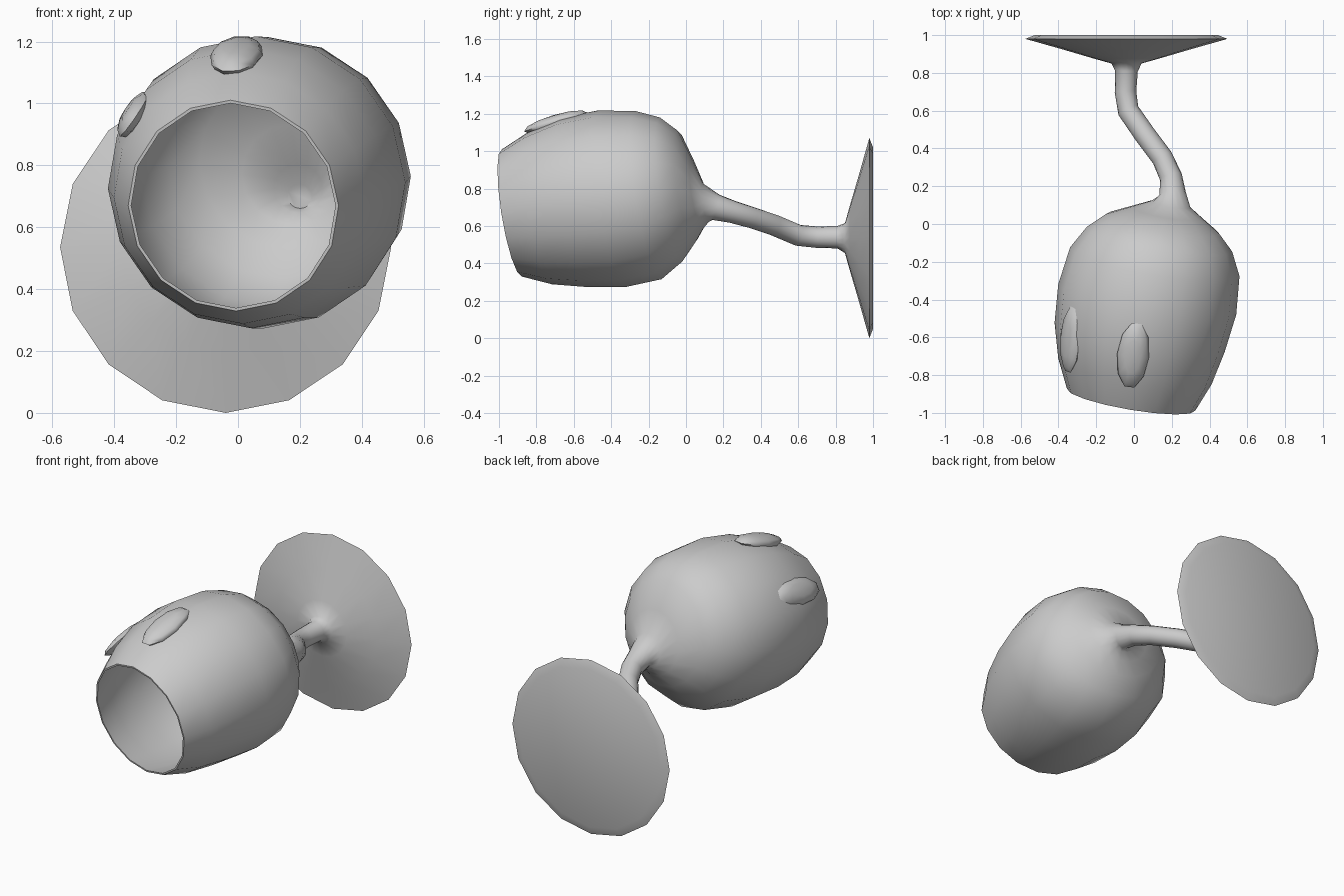
import bpy, bmesh, math
from mathutils import Vector, Matrix

if "Cube" in bpy.data.objects:
    bpy.data.objects.remove(bpy.data.objects["Cube"])

SIDES = 16
grey = bpy.data.materials.new("plain grey")
grey.use_nodes = True
grey.diffuse_color = (0.6, 0.6, 0.6, 1)
grey.node_tree.nodes["Principled BSDF"].inputs["Base Color"].default_value = (0.6, 0.6, 0.6, 1)


def finish(name, bm, angle):
    """Turn a bmesh into a smooth-shaded grey object."""
    bmesh.ops.recalc_face_normals(bm, faces=bm.faces)
    mesh = bpy.data.meshes.new(name)
    bm.to_mesh(mesh)
    bm.free()
    mesh.materials.append(grey)
    obj = bpy.data.objects.new(name, mesh)
    bpy.context.collection.objects.link(obj)
    bpy.ops.object.select_all(action="DESELECT")
    obj.select_set(True)
    bpy.context.view_layer.objects.active = obj
    bpy.ops.object.shade_smooth_by_angle(angle=math.radians(angle))
    return obj


def ring(bm, centre, radius, normal):
    """Circle of vertices square to the given normal."""
    n = Vector(normal).normalized()
    side = n.cross(Vector((0, 0, 1))).normalized()
    up = side.cross(n)
    turns = [math.tau * k / SIDES for k in range(SIDES)]
    return [bm.verts.new(Vector(centre) + radius * (math.cos(a) * side + math.sin(a) * up))
            for a in turns]


# Bowl cross-sections from rim to neck: centre and radius
BOWL_AXIS = Vector((0.17, 1, 0.16))
bowl = [((-0.015, -0.93, 0.67), 0.345),
        ((0.005, -0.78, 0.695), 0.412),
        ((0.03, -0.6, 0.725), 0.457),
        ((0.07, -0.4, 0.745), 0.478),
        ((0.11, -0.2, 0.765), 0.455),
        ((0.135, -0.08, 0.795), 0.39),
        ((0.15, 0.0, 0.81), 0.305),
        ((0.175, 0.06, 0.77), 0.19),
        ((0.195, 0.105, 0.725), 0.105)]

# Bent stem: centre and radius, squared to the path
stem = [((0.205, 0.16, 0.70), 0.07),
        ((0.195, 0.25, 0.675), 0.06),
        ((0.15, 0.35, 0.645), 0.057),
        ((0.06, 0.47, 0.605), 0.057),
        ((-0.03, 0.6, 0.55), 0.057),
        ((-0.045, 0.7, 0.54), 0.057),
        ((-0.04, 0.81, 0.54), 0.06)]

# Foot profile: depth and radius around a straight axis
foot = [(0.85, 0.08), (0.875, 0.17), (0.925, 0.34), (0.98, 0.535), (1.0, 0.485)]

sections = []
# Inner wall runs from the neck up to the rim
for i, (c, r) in reversed(list(enumerate(bowl))):
    sections.append((c, r - (0.01 if i == 0 else 0.025), BOWL_AXIS))
sections.insert(0, ((0.2, 0.15, 0.70), 0.04, BOWL_AXIS))
for c, r in bowl:
    sections.append((c, r, BOWL_AXIS))
for i, (c, r) in enumerate(stem):
    before = Vector(stem[max(i - 1, 0)][0])
    after = Vector(stem[min(i + 1, len(stem) - 1)][0])
    sections.append((c, r, after - before))
for y, r in foot:
    sections.append(((-0.04, y, 0.535), r, (0, 1, 0)))

# Glass: one continuous skin through every section
bm = bmesh.new()
rings = [ring(bm, *s) for s in sections]
for a, b in zip(rings, rings[1:]):
    for k in range(SIDES):
        j = (k + 1) % SIDES
        bm.faces.new((a[k], a[j], b[j], b[k]))
bm.faces.new(rings[0])
bm.faces.new(rings[-1])
finish("goblet", bm, 60)


def pad(name, centre, along, normal, size):
    """Low rounded lozenge lying on the bowl."""
    x = Vector(along).normalized()
    y = Vector(normal).cross(x).normalized()
    z = x.cross(y)
    frame = Matrix((x, y, z)).transposed().to_4x4()
    bm = bmesh.new()
    bmesh.ops.create_uvsphere(bm, u_segments=10, v_segments=6, radius=1)
    bmesh.ops.transform(bm, verts=bm.verts, matrix=Matrix.Translation(centre) @ frame
                        @ Matrix.Diagonal((*size, 1)))
    finish(name, bm, 60)


pad("top_pad", (-0.005, -0.695, 1.155), (0.04, 0.34, 0.1), (-0.04, -0.25, 0.95), (0.185, 0.085, 0.04))
pad("side_pad", (-0.335, -0.61, 0.965), (0.03, 0.35, 0.07), (-0.8, -0.15, 0.55), (0.185, 0.08, 0.035))
